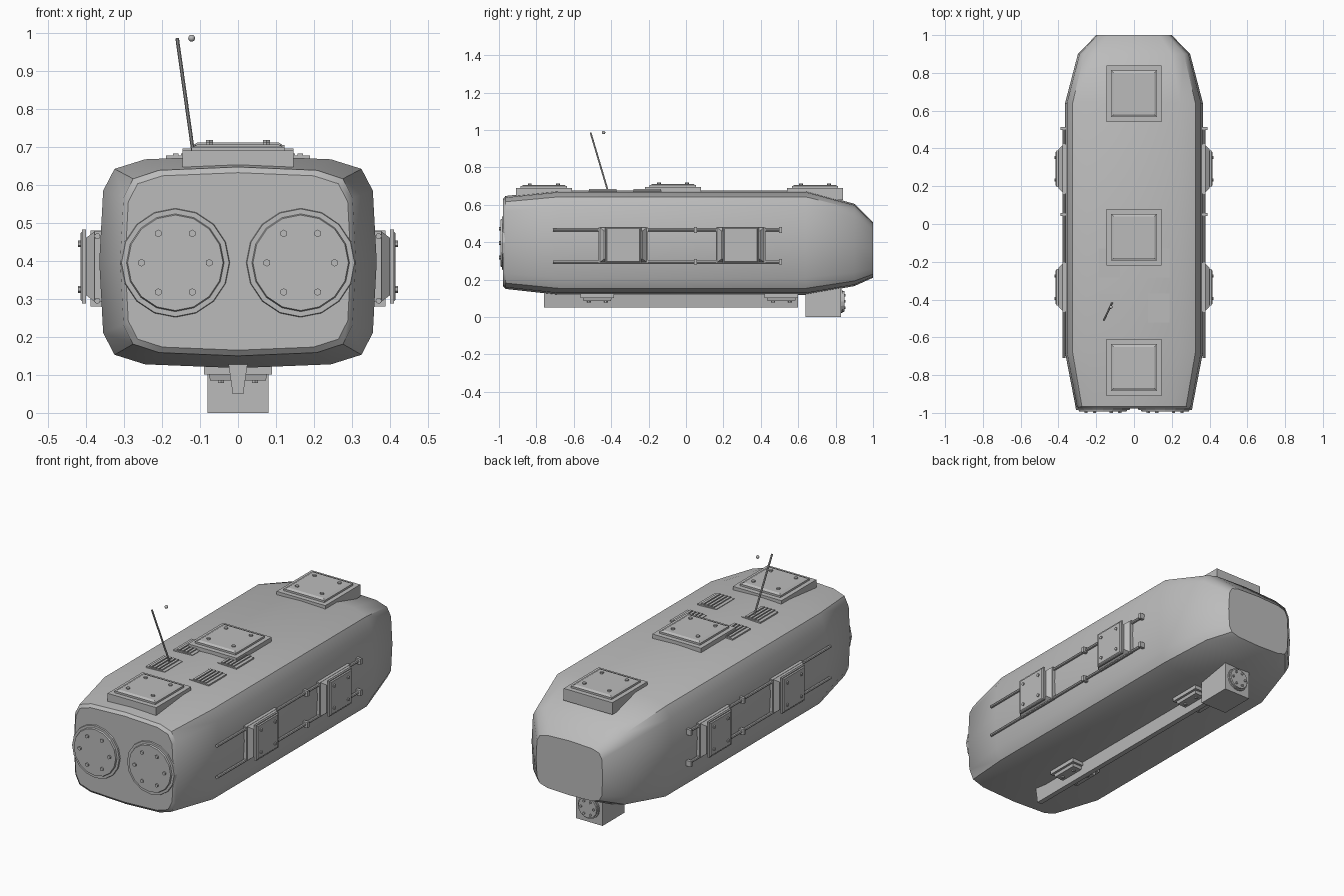
import bpy, bmesh, math
from mathutils import Matrix, Vector

cube = bpy.data.objects.get("Cube")
if cube:
    bpy.data.objects.remove(cube)

GREY = bpy.data.materials.new("hull grey")
GREY.use_nodes = True
GREY.diffuse_color = (0.5, 0.5, 0.5, 1)
GREY.node_tree.nodes["Principled BSDF"].inputs["Base Color"].default_value = (0.5, 0.5, 0.5, 1)


def finish(name, bm, smooth=False):
    bmesh.ops.recalc_face_normals(bm, faces=bm.faces)
    me = bpy.data.meshes.new(name)
    bm.to_mesh(me)
    bm.free()
    me.materials.append(GREY)
    ob = bpy.data.objects.new(name, me)
    bpy.context.collection.objects.link(ob)
    if smooth:
        bpy.ops.object.select_all(action='DESELECT')
        ob.select_set(True)
        bpy.context.view_layer.objects.active = ob
        bpy.ops.object.shade_smooth_by_angle(angle=math.radians(35))
    return ob


def slab(bm, a, b, z0, z1, taper=1.0, at=(0, 0)):
    """Box of half sizes a, b from z0 to z1, scaled by taper at z1."""
    rings = []
    for z, s in ((z0, 1), (z1, taper)):
        rings.append([bm.verts.new((at[0] + i * a * s, at[1] + j * b * s, z))
                      for i, j in ((-1, -1), (1, -1), (1, 1), (-1, 1))])
    bm.faces.new(rings[0])
    bm.faces.new(rings[1])
    for k in range(4):
        n = (k + 1) % 4
        bm.faces.new((rings[0][k], rings[0][n], rings[1][n], rings[1][k]))


def disc(bm, r, z0, z1, sides, r2=None, at=(0, 0)):
    m = Matrix.Translation((at[0], at[1], (z0 + z1) / 2))
    bmesh.ops.create_cone(bm, cap_ends=True, segments=sides, radius1=r,
                          radius2=r if r2 is None else r2, depth=z1 - z0, matrix=m)


def place(bm, loc, outward, up):
    """Turn local z to outward and local y to up."""
    z, y = Vector(outward), Vector(up)
    m = Matrix((y.cross(z), y, z)).transposed().to_4x4()
    bm.transform(Matrix.Translation(loc) @ m)


def rod(name, p, q, r, sides=8):
    p, q = Vector(p), Vector(q)
    bm = bmesh.new()
    disc(bm, r, 0, (q - p).length, sides)
    bm.transform(Matrix.Translation(p) @ (q - p).to_track_quat('Z', 'Y').to_matrix().to_4x4())
    return finish(name, bm, True)


# Hull: one rounded cross-section lofted along its length
quarter = [(0, 1), (0.67, 0.965), (0.89, 0.875), (0.972, 0.67), (1, 0)]
right = quarter + [(u, -v) for u, v in quarter[-2::-1]]
section = right + [(-u, v) for u, v in right[-2:0:-1]]
# stations: y, half width, bottom, top
stations = [(-0.978, 0.297, 0.165, 0.632), (-0.965, 0.31, 0.15, 0.647),
            (-0.68, 0.365, 0.118, 0.677), (0.64, 0.365, 0.118, 0.677),
            (0.9, 0.297, 0.165, 0.605), (1.0, 0.2, 0.21, 0.505)]
bm = bmesh.new()
rings = [[bm.verts.new((u * w, y, (b + t) / 2 + v * (t - b) / 2)) for u, v in section]
         for y, w, b, t in stations]
for lo, hi in zip(rings, rings[1:]):
    for k in range(len(lo)):
        n = (k + 1) % len(lo)
        bm.faces.new((lo[k], lo[n], hi[n], hi[k]))
bm.faces.new(rings[0])
bm.faces.new(rings[-1])
finish("hull", bm, True)


# Roof hatches: base, stepped lid and corner bolts
for name, y, base, top in (("front", -0.76, 0.63, 0.69), ("middle", -0.07, 0.66, 0.695),
                           ("rear", 0.69, 0.625, 0.69)):
    bm = bmesh.new()
    slab(bm, 0.146, 0.15, base, top)
    slab(bm, 0.122, 0.124, top, top + 0.01)
    slab(bm, 0.117, 0.119, top + 0.01, top + 0.016, 0.92)
    for i in (-1, 1):
        for j in (-1, 1):
            disc(bm, 0.01, top + 0.016, top + 0.023, 6, at=(i * 0.075, j * 0.075))
    bm.transform(Matrix.Translation((0, y, 0)))
    finish(name + "_roof_hatch", bm)

# Roof vents with slats
for side, x in (("left", 0.132), ("right", -0.132)):
    for end, y in (("front", -0.445), ("rear", -0.207)):
        bm = bmesh.new()
        slab(bm, 0.057, 0.076, 0.655, 0.677)
        for k in range(4):
            slab(bm, 0.007, 0.073, 0.67, 0.683, at=((k - 1.5) * 0.021, 0))
        bm.transform(Matrix.Translation((x, y, 0)))
        finish(f"{side}_{end}_vent", bm)


# Round bolted covers
def round_cover(name, loc, outward, r, bolt_r, h):
    bm = bmesh.new()
    disc(bm, r, -0.01, 0.35 * h, 16, r * 0.97)
    disc(bm, r * 0.88, 0.35 * h, 0.7 * h, 16, r * 0.86)
    for k in range(6):
        a = k * math.pi / 3
        disc(bm, bolt_r, 0.7 * h, h, 6, at=(r * 0.61 * math.cos(a), r * 0.61 * math.sin(a)))
    place(bm, loc, outward, (0, 0, 1))
    finish(name, bm)


round_cover("left_front_cover", (0.165, -0.977, 0.395), (0, -1, 0), 0.146, 0.01, 0.023)
round_cover("right_front_cover", (-0.165, -0.977, 0.395), (0, -1, 0), 0.146, 0.01, 0.023)

# Side hatches, rails and clamps
for side, s in (("left", 1), ("right", -1)):
    for end, y in (("front", -0.335), ("rear", 0.292)):
        bm = bmesh.new()
        slab(bm, 0.132, 0.093, -0.02, 0.018)
        slab(bm, 0.125, 0.092, 0.018, 0.04, 0.82)
        slab(bm, 0.097, 0.097, 0.04, 0.05)
        slab(bm, 0.092, 0.092, 0.05, 0.055, 0.95)
        for i in (-1, 1):
            for j in (-1, 1):
                disc(bm, 0.009, 0.055, 0.061, 6, at=(i * 0.06, j * 0.06))
        place(bm, (s * 0.36, y, 0.385), (s, 0, 0), (0, 0, 1))
        finish(f"{side}_{end}_side_hatch", bm)
    for level, z in (("upper", 0.465), ("lower", 0.295)):
        x = s * 0.37
        rod(f"{side}_{level}_rail", (x, -0.71, z), (x, 0.51, z), 0.008)
        for spot, y in (("middle", 0.05), ("end", 0.505)):
            bm = bmesh.new()
            slab(bm, 0.015, 0.008, z - 0.015, z + 0.015, at=(s * 0.373, y))
            finish(f"{side}_{level}_{spot}_clamp", bm)

# Belly keel and small belly hatches
bm = bmesh.new()
slab(bm, 0.014, 0.68, 0.05, 0.13)
for v in bm.verts:
    if v.co.z > 0.1:
        v.co.x *= 1.8
bm.transform(Matrix.Translation((0, -0.08, 0)))
finish("keel", bm)
for end, y in (("front", -0.475), ("rear", 0.51)):
    bm = bmesh.new()
    slab(bm, 0.09, 0.09, -0.02, 0.018)
    slab(bm, 0.077, 0.077, 0.018, 0.034, 0.95)
    for i in (-1, 1):
        for j in (-1, 1):
            disc(bm, 0.009, 0.034, 0.041, 6, at=(i * 0.045, j * 0.045))
    place(bm, (0, y, 0.119), (0, 0, -1), (0, 1, 0))
    finish(end + "_belly_hatch", bm)

# Rear belly box with a round cover on its back
bm = bmesh.new()
slab(bm, 0.08, 0.095, 0, 0.17, at=(0, 0.735))
finish("belly_box", bm)
round_cover("belly_box_cover", (0, 0.83, 0.083), (0, 1, 0), 0.064, 0.007, 0.023)

# Antenna and its loose tip ball
rod("antenna", (-0.115, -0.415, 0.665), (-0.16, -0.51, 0.985), 0.005)
bm = bmesh.new()
bmesh.ops.create_uvsphere(bm, u_segments=12, v_segments=8, radius=0.009,
                          matrix=Matrix.Translation((-0.122, -0.44, 0.986)))
finish("antenna_ball", bm, True)
